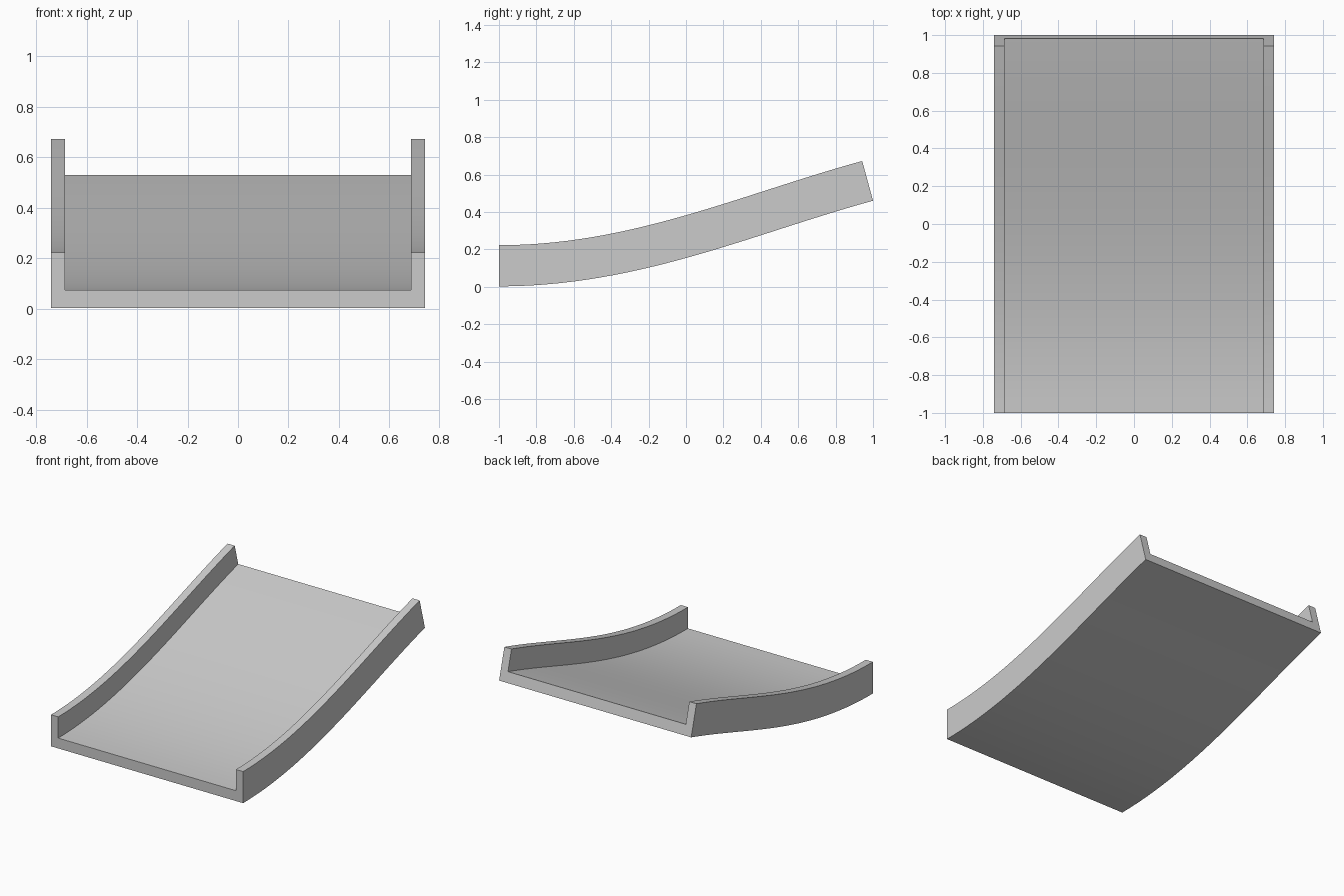
import bpy, bmesh, math
from mathutils import Vector

if "Cube" in bpy.data.objects:
    bpy.data.objects.remove(bpy.data.objects["Cube"])

SEGMENTS = 28
# U-shaped cross-section: (x, height above the underside)
half = [(0.74, 0.0), (0.74, 0.22), (0.685, 0.22), (0.685, 0.072)]
profile = half + [(-x, h) for x, h in reversed(half)]

# Side path of the underside: level entry, rising gently to the far end (y, z)
P = [Vector(p) for p in ((-1, 0.002), (-0.25, 0.002), (0.36, 0.285), (1, 0.46))]


def path(t):
    s = 1 - t
    pos = P[0]*s**3 + P[1]*3*s*s*t + P[2]*3*s*t*t + P[3]*t**3
    tan = (P[1]-P[0])*s*s + (P[2]-P[1])*2*s*t + (P[3]-P[2])*t*t
    tan.normalize()
    return pos, Vector((-tan.y, tan.x))


# Sweep the profile along the path
bm = bmesh.new()
rings = []
for i in range(SEGMENTS + 1):
    pos, nrm = path(i / SEGMENTS)
    rings.append([bm.verts.new((x, pos.x + nrm.x*h, pos.y + nrm.y*h)) for x, h in profile])
n = len(profile)
for a, b in zip(rings, rings[1:]):
    for j in range(n):
        k = (j + 1) % n
        bm.faces.new((a[j], a[k], b[k], b[j]))

# End caps: right wall, floor and left wall quads
for r in (rings[0], rings[-1]):
    for quad in ((0, 1, 2, 3), (0, 3, 4, 7), (4, 5, 6, 7)):
        bm.faces.new([r[q] for q in quad])
bmesh.ops.recalc_face_normals(bm, faces=bm.faces)

for v in bm.verts:
    v.co.z = max(v.co.z, 0.0)
mesh = bpy.data.meshes.new("slide_channel")
bm.to_mesh(mesh)
bm.free()
slide = bpy.data.objects.new("slide_channel", mesh)
bpy.context.collection.objects.link(slide)
bpy.context.view_layer.objects.active = slide
slide.select_set(True)
bpy.ops.object.shade_smooth_by_angle(angle=math.radians(35))
